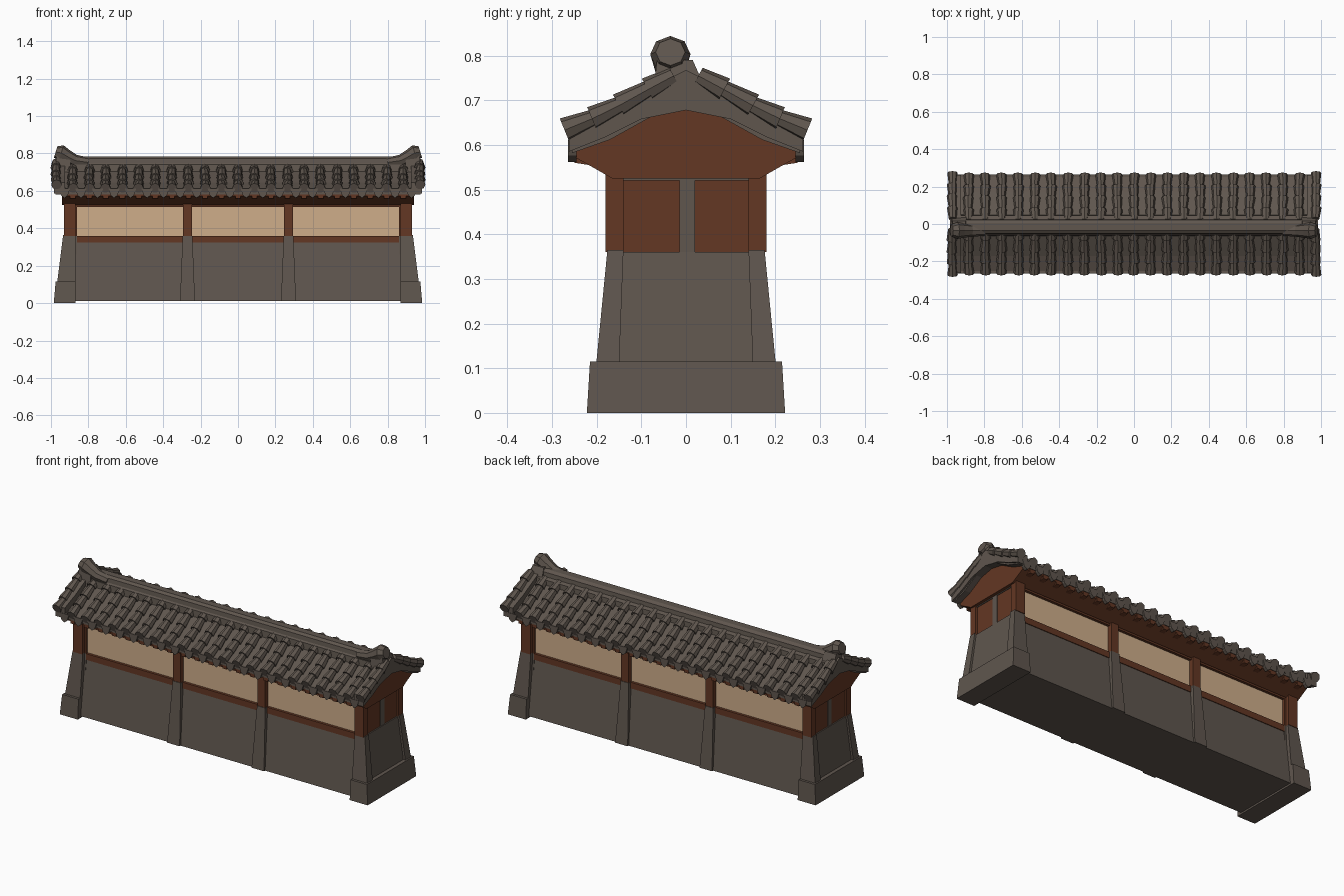
import bpy, bmesh, math, random
from mathutils import Vector

if "Cube" in bpy.data.objects:
    bpy.data.objects.remove(bpy.data.objects["Cube"])

random.seed(4)


def material(name, rgb):
    m = bpy.data.materials.new(name)
    m.diffuse_color = (*rgb, 1)
    m.use_nodes = True
    m.node_tree.nodes["Principled BSDF"].inputs["Base Color"].default_value = m.diffuse_color
    return m


STONE = material("grey stone", (0.115, 0.093, 0.076))
WOOD = material("red brown wood", (0.125, 0.038, 0.017))
PLASTER = material("cream plaster", (0.62, 0.42, 0.255))


def finish(name, bm, mat):
    bmesh.ops.recalc_face_normals(bm, faces=bm.faces)
    me = bpy.data.meshes.new(name)
    bm.to_mesh(me)
    bm.free()
    me.materials.append(mat)
    ob = bpy.data.objects.new(name, me)
    bpy.context.collection.objects.link(ob)
    return ob


def loft(bm, rings):
    """Skin closed rings of equal size and cap both ends."""
    vs = [[bm.verts.new(p) for p in r] for r in rings]
    n = len(vs[0])
    for a, b in zip(vs, vs[1:]):
        for i in range(n):
            j = (i + 1) % n
            bm.faces.new((a[i], a[j], b[j], b[i]))
    bm.faces.new(vs[0])
    bm.faces.new(vs[-1])


def rect(x0, x1, y0, y1, z):
    return [(x0, y0, z), (x1, y0, z), (x1, y1, z), (x0, y1, z)]


def block(name, mat, bottom, top, z0, z1):
    """Tapered block; bottom and top are (x0, x1, y0, y1)."""
    bm = bmesh.new()
    loft(bm, [rect(*bottom, z0), rect(*top, z1)])
    return finish(name, bm, mat)


def box(name, mat, x0, x1, y0, y1, z0, z1):
    return block(name, mat, (x0, x1, y0, y1), (x0, x1, y0, y1), z0, z1)


def mx(s, a, b, c, d):
    """Mirror an x range across x = 0."""
    return (a, b, c, d) if s > 0 else (-b, -a, c, d)


def my(t, a, b, c, d):
    """Mirror a y range across y = 0."""
    return (a, b, c, d) if t > 0 else (a, b, -d, -c)


def prism(name, mat, profile, x0, x1):
    """Extrude a (y, z) profile along x."""
    bm = bmesh.new()
    loft(bm, [[(x, y, z) for y, z in profile] for x in (x0, x1)])
    return finish(name, bm, mat)


def symmetric(half_top, half_bottom):
    """Closed band profile from half curves listed centre to eave."""
    right = half_top + half_bottom[::-1]
    left = [(-y, z) for y, z in half_bottom[1:]] + [(-y, z) for y, z in half_top[:0:-1]]
    return right + left


# Long wall: stone base, sill, plaster and head beam
prism("stone_wall", STONE, [(-.195, .01), (.195, .01), (.155, .33), (-.155, .33)], -.9, .9)
box("sill_beam", WOOD, -.9, .9, -.16, .16, .325, .36)
box("plaster_panels", PLASTER, -.89, .89, -.145, .145, .36, .525)
box("head_beam", WOOD, -.915, .915, -.16, .16, .515, .6)

# Middle piers and posts
for s in (-1, 1):
    c = .27 * s
    block("middle_pier", STONE, (c - .04, c + .04, -.205, .205),
          (c - .026, c + .026, -.175, .175), 0.01, .36)
    box("middle_post", WOOD, c - .024, c + .024, -.172, .172, .355, .58)

# End walls
for s in (-1, 1):
    block("end_plinth", STONE, mx(s, .87, .985, -.222, .222), mx(s, .87, .975, -.215, .215), 0, .115)
    block("end_wall", STONE, mx(s, .86, .955, -.17, .17), mx(s, .86, .925, -.16, .16), .1, .36)
    box("end_wood_panel", WOOD, *mx(s, .86, .918, -.16, .16), .355, .6)
    box("end_centre_strip", STONE, *mx(s, .912, .922, -.015, .02), .355, .53)
    box("end_top_strip", STONE, *mx(s, .912, .922, -.14, .15), .52, .57)
    for t in (-1, 1):
        block("corner_pier", STONE, my(t, *mx(s, .87, .968, .15, .202)),
              my(t, *mx(s, .87, .935, .14, .176)), .1, .365)
        box("corner_post", WOOD, *my(t, *mx(s, .87, .93, .14, .18)), .36, .59)

# Wooden roof underside with gable ends
prism("gable_and_soffit", WOOD, [
    (0, .70), (.1, .658), (.18, .617), (.248, .59), (.248, .572), (.2, .545), (.165, .525),
    (-.165, .525), (-.2, .545), (-.248, .572), (-.248, .59), (-.18, .617), (-.1, .658)], -.94, .94)

# Roof slab following a gently hollow slope
TOP = [(0, .738), (.08, .695), (.17, .645), (.255, .61)]
LOW = [(0, .698), (.08, .662), (.17, .612), (.255, .582)]
prism("roof_slab", STONE, symmetric(TOP, LOW), -.975, .975)

# Verge bands at both gables
VTOP = [(0, .768), (.08, .728), (.17, .682), (.262, .645)]
VLOW = [(0, .678), (.1, .658), (.18, .618), (.262, .585)]
for s in (-1, 1):
    a, b = sorted((s * .925, s * .985))
    prism("gable_verge", STONE, symmetric(VTOP, VLOW), a, b)


def slope_point(u):
    """Point and normal at parameter 0..1 down the roof slope."""
    f = min(u * 3, 2.999)
    i = int(f)
    a, b = Vector(TOP[i]), Vector(TOP[i + 1])
    d = (b - a).normalized()
    return a.lerp(b, u * 3 - i), Vector((-d.y, d.x))


def tile_row(bm, x, t, r, lift):
    """One row of overlapping barrel tiles down one slope."""
    rings = []
    tiles = 4
    for k in range(tiles):
        for u, rr in ((k / tiles, r * .78), ((k + 1) / tiles, r * 1.08)):
            p, n = slope_point(.06 + u * .965)
            p = p + n * lift
            dx = random.uniform(-.003, .003)
            rings.append([(x + dx + rr * math.cos(q), t * (p.x + n.x * rr * math.sin(q)),
                           p.y + n.y * rr * math.sin(q))
                          for q in (math.tau * j / 8 for j in range(8))])
    loft(bm, rings)


# Tile rows, drip tiles and rafters on both slopes
tiles, drips, rafters = bmesh.new(), bmesh.new(), bmesh.new()
ROWS = 23
STEP = 1.944 / (ROWS - 1)
for t in (-1, 1):
    for i in range(ROWS):
        x = -.972 + i * STEP
        edge = i in (0, ROWS - 1)
        tile_row(tiles, x, t, .026, .028 if edge else .008)
        if i < ROWS - 1:
            m = x + STEP / 2
            loft(drips, [[(m - .03, t * y, .612), (m + .03, t * y, .612),
                          (m + .018, t * y, .576), (m, t * y, .562), (m - .018, t * y, .576)]
                         for y in (.245, .264)])
        if 0 < i < ROWS - 1:
            loft(rafters, [[(x - .014, t * y, z - .028), (x + .014, t * y, z - .028),
                            (x + .014, t * y, z), (x - .014, t * y, z)]
                           for y, z in ((.16, .575), (.25, .588))])
finish("barrel_tiles", tiles, STONE)
finish("drip_tiles", drips, STONE)
finish("rafters", rafters, WOOD)

# Ridge, stepped and rounded on top
prism("ridge", STONE, [(-.065, .69), (.05, .69), (.045, .74), (.025, .748), (.022, .772),
                       (.005, .783), (-.035, .783), (-.05, .772), (-.053, .748), (-.06, .74)], -.95, .95)

# Upturned ridge ends
for s in (-1, 1):
    bm = bmesh.new()
    path = [(.80, .752, .026), (.87, .762, .03), (.915, .785, .036), (.945, .803, .041), (.975, .808, .03)]
    loft(bm, [[(s * (x - .3 * r * math.sin(q)), -.035 + 1.1 * r * math.cos(q), z + r * math.sin(q))
               for q in (math.tau * j / 8 for j in range(8))] for x, z, r in path])
    finish("ridge_end_horn", bm, STONE)
    block("ridge_end_block", STONE, mx(s, .89, .985, -.075, .055), mx(s, .9, .97, -.065, .015), .70, .79)
